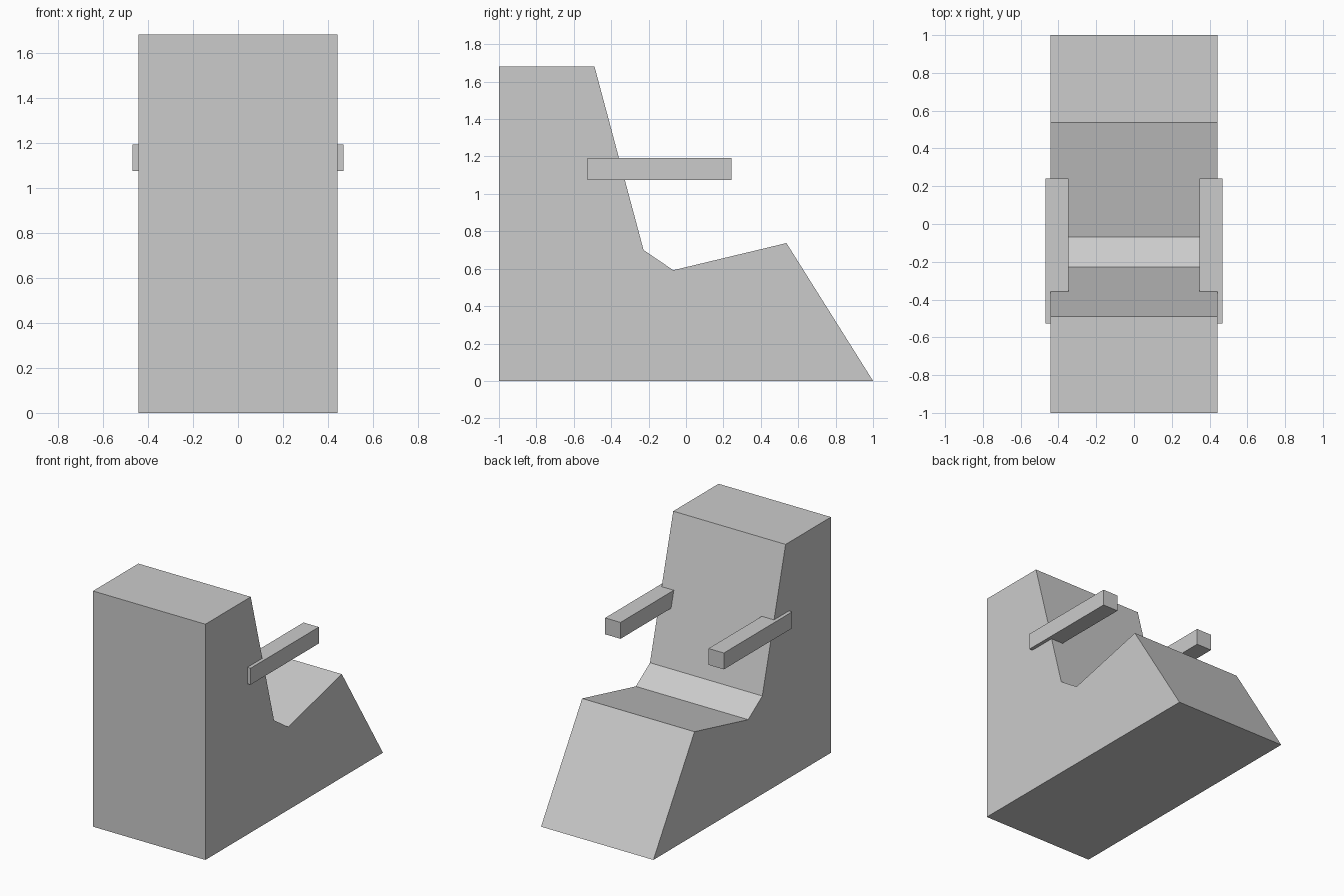
import bpy, bmesh

if "Cube" in bpy.data.objects:
    bpy.data.objects.remove(bpy.data.objects["Cube"])


def extrude_profile(name, profile, x0, x1):
    """Solid made from a (y, z) side profile swept from x0 to x1."""
    bm = bmesh.new()
    face = bm.faces.new([bm.verts.new((x0, y, z)) for y, z in profile])
    res = bmesh.ops.extrude_face_region(bm, geom=[face])
    moved = [v for v in res["geom"] if isinstance(v, bmesh.types.BMVert)]
    bmesh.ops.translate(bm, verts=moved, vec=(x1 - x0, 0, 0))
    bmesh.ops.recalc_face_normals(bm, faces=bm.faces)
    mesh = bpy.data.meshes.new(name)
    bm.to_mesh(mesh)
    bm.free()
    obj = bpy.data.objects.new(name, mesh)
    bpy.context.collection.objects.link(obj)
    return obj


# Seat body: backrest, dipped seat and sloping leg rest in one profile
extrude_profile("seat_body", [
    (-1, 0), (1, 0), (0.537, 0.737), (-0.068, 0.592),
    (-0.227, 0.7), (-0.489, 1.68), (-1, 1.68)], -0.443, 0.443)

# Armrests: one bar mirrored across x
armrest = extrude_profile("armrests", [
    (-0.527, 1.075), (0.242, 1.075), (0.242, 1.192), (-0.527, 1.192)],
    0.347, 0.468)
armrest.modifiers.new("Mirror", 'MIRROR').use_axis = (True, False, False)
